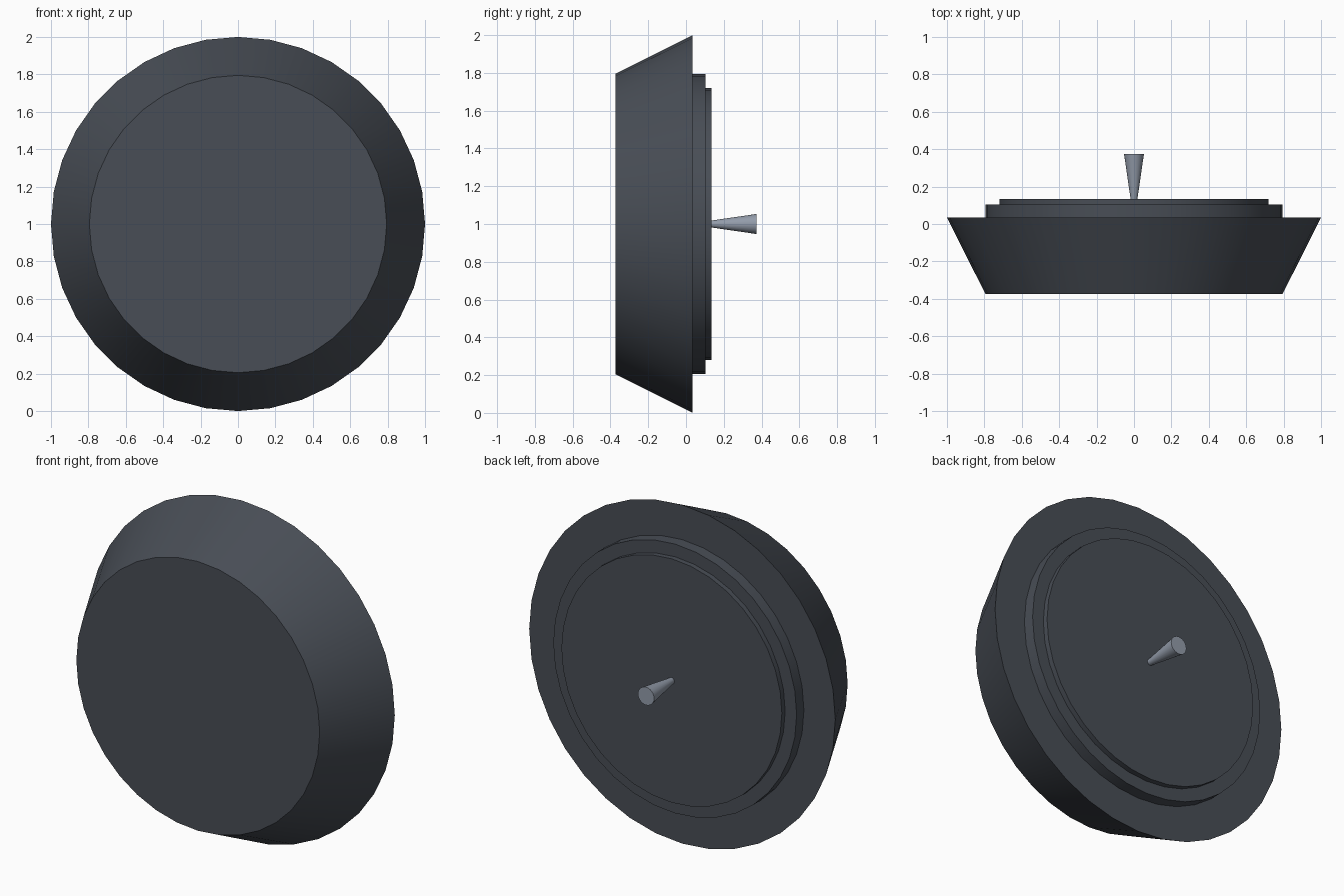
import bpy, bmesh, math

if "Cube" in bpy.data.objects:
    bpy.data.objects.remove(bpy.data.objects["Cube"])


def material(name, rgb):
    m = bpy.data.materials.new(name)
    m.diffuse_color = (*rgb, 1)
    m.use_nodes = True
    m.node_tree.nodes["Principled BSDF"].inputs["Base Color"].default_value = m.diffuse_color
    return m


charcoal = material("charcoal", (0.065, 0.075, 0.092))
steel = material("light steel", (0.29, 0.33, 0.40))


def lathe(name, profile, sides, mat):
    """Spin (radius, y) points around the y axis at z = 1, capped at both ends."""
    bm = bmesh.new()
    rings = []
    for r, y in profile:
        rings.append([bm.verts.new((r * math.sin(2 * math.pi * i / sides), y,
                                    1 + r * math.cos(2 * math.pi * i / sides)))
                      for i in range(sides)])
    for a, b in zip(rings, rings[1:]):
        for i in range(sides):
            j = (i + 1) % sides
            bm.faces.new((a[i], a[j], b[j], b[i]))
    bm.faces.new(rings[0])
    bm.faces.new(rings[-1])
    bmesh.ops.recalc_face_normals(bm, faces=bm.faces)
    mesh = bpy.data.meshes.new(name)
    bm.to_mesh(mesh)
    bm.free()
    mesh.materials.append(mat)
    obj = bpy.data.objects.new(name, mesh)
    bpy.context.collection.objects.link(obj)
    bpy.ops.object.select_all(action='DESELECT')
    obj.select_set(True)
    bpy.context.view_layer.objects.active = obj
    bpy.ops.object.shade_smooth_by_angle(angle=math.radians(25))
    return obj


# Tapered body with two stepped discs behind it
lathe("tapered_body", [(0.795, -0.373), (1.0, 0.035), (0.795, 0.035),
                       (0.795, 0.103), (0.72, 0.103), (0.72, 0.134)], 36, charcoal)
# Flared pin at the back centre
lathe("back_pin", [(0.018, 0.132), (0.053, 0.373)], 24, steel)
